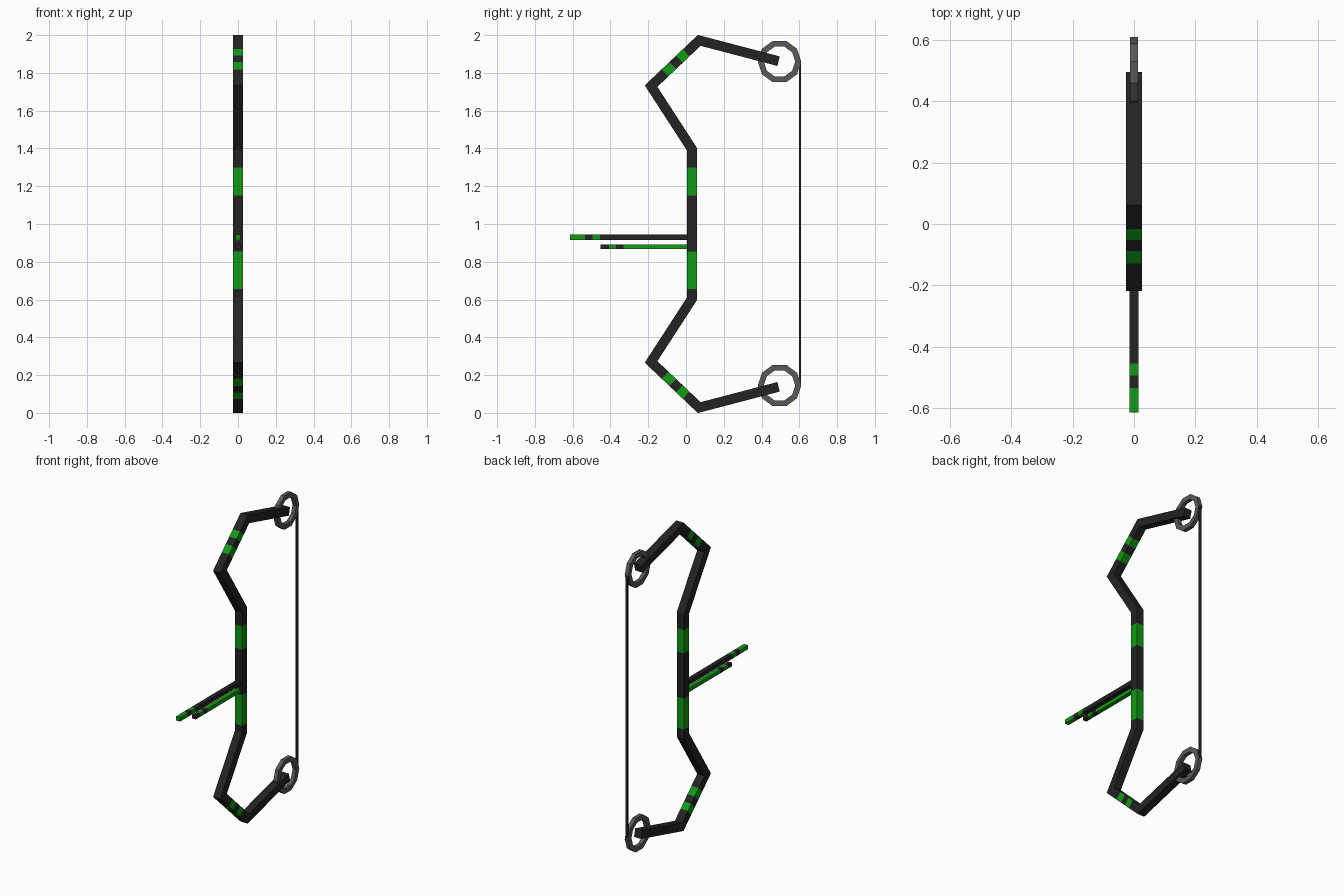
import bpy, bmesh, math
from mathutils import Vector

cube = bpy.data.objects.get("Cube")
if cube:
    bpy.data.objects.remove(cube, do_unlink=True)


def material(name, color):
    m = bpy.data.materials.new(name)
    m.use_nodes = True
    m.diffuse_color = (*color, 1)
    m.node_tree.nodes["Principled BSDF"].inputs["Base Color"].default_value = (*color, 1)
    return m


black = material("black", (0.017, 0.017, 0.017))
green = material("green", (0.006, 0.32, 0.008))
grey = material("grey", (0.1, 0.1, 0.1))


def finish(name, bm, mats):
    bmesh.ops.recalc_face_normals(bm, faces=bm.faces)
    mesh = bpy.data.meshes.new(name)
    bm.to_mesh(mesh)
    bm.free()
    for m in mats:
        mesh.materials.append(m)
    ob = bpy.data.objects.new(name, mesh)
    bpy.context.collection.objects.link(ob)
    return ob


def bar(name, path, width, height, bands=()):
    """Mitred box bar along a (y, z) path; bands lists the green span indices."""
    pts = [Vector(p) for p in path]
    bm = bmesh.new()
    rings = []
    for i, p in enumerate(pts):
        a = (p - pts[i - 1]).normalized() if i else None
        b = (pts[i + 1] - p).normalized() if i < len(pts) - 1 else a
        a = a or b
        t = (a + b).normalized()
        n = Vector((-t.y, t.x)) * (height / 2 / t.dot(a))
        rings.append([bm.verts.new((sx * width / 2, p.x + s * n.x, p.y + s * n.y))
                      for sx, s in ((-1, -1), (1, -1), (1, 1), (-1, 1))])
    bm.faces.new(rings[0])
    bm.faces.new(rings[-1])
    for i in range(len(rings) - 1):
        for k in range(4):
            j = (k + 1) % 4
            f = bm.faces.new((rings[i][k], rings[i][j], rings[i + 1][j], rings[i + 1][k]))
            f.material_index = int(i in bands)
    # End caps take the colour of the span they close
    bm.faces.ensure_lookup_table()
    bm.faces[0].material_index = int(0 in bands)
    bm.faces[1].material_index = int(len(rings) - 2 in bands)
    return finish(name, bm, (black, green))


def ring(name, y, z, outer, inner, width, sides=10):
    bm = bmesh.new()
    section = ((outer, -1), (outer, 1), (inner, 1), (inner, -1))
    loops = []
    for i in range(sides):
        a = math.tau * i / sides
        loops.append([bm.verts.new((s * width / 2, y + r * math.cos(a), z + r * math.sin(a)))
                      for r, s in section])
    for i in range(sides):
        p, q = loops[i], loops[(i + 1) % sides]
        for k in range(4):
            j = (k + 1) % 4
            bm.faces.new((p[k], p[j], q[j], q[k]))
    return finish(name, bm, (grey,))


# Upper and lower limbs with two green bands each, plus the end wheels
elbow, tip = Vector((-0.185, 1.73)), Vector((0.07, 1.972))
limb = [(0.031, 1.3), (0.031, 1.397), elbow]
limb += [elbow.lerp(tip, t) for t in (0.29, 0.45, 0.59, 0.73)]
limb += [tip, (0.49, 1.862)]
for side, up in (("upper", True), ("lower", False)):
    path = [(p[0], p[1] if up else 2 - p[1]) for p in limb]
    if not up:
        path[0] = (path[0][0], 0.655)
    bar(side + "_limb", path, 0.052, 0.052, (3, 5))
    ring(side + "_wheel", 0.495, 1.86 if up else 0.145, 0.115, 0.083, 0.026)

# Straight grip with green panels
bar("grip", [(0.031, z) for z in (0.655, 0.855, 1.15, 1.3)], 0.052, 0.052, (0, 2))

# Bowstring
bar("string", [(0.604, 0.145), (0.604, 1.86)], 0.012, 0.012)

# Arrow and the rest beneath it
bar("arrow", [(y, 0.93) for y in (-0.615, -0.535, -0.495, -0.455, 0.03)], 0.029, 0.027, (0, 2))
bar("arrow_rest", [(y, 0.88) for y in (-0.452, -0.407, -0.37, -0.33, 0.03)], 0.027, 0.024, (1, 3))
